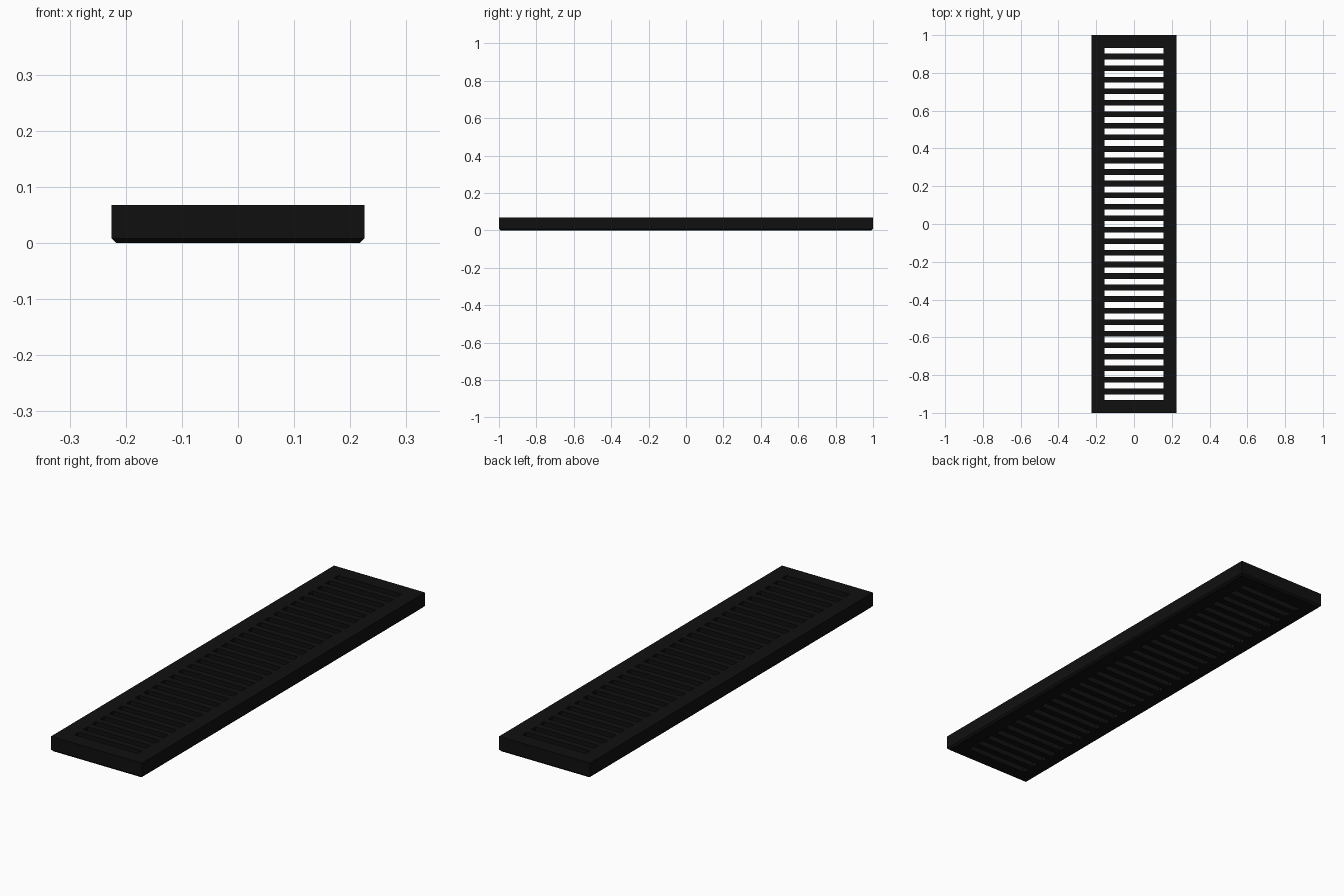
import bpy
import bmesh

cube = bpy.data.objects.get("Cube")
if cube:
    bpy.data.objects.remove(cube, do_unlink=True)

HALF_W, HALF_L, HEIGHT = 0.225, 1.0, 0.068
CHAMFER = 0.008
SLOT_HALF_W, SLOT_LEN, SLOTS = 0.157, 0.031, 31
FIRST_SLOT = 0.917
pitch = 2 * FIRST_SLOT / (SLOTS - 1)

# Matte black finish
black = bpy.data.materials.new("matte_black")
black.use_nodes = True
colour = (0.005, 0.005, 0.005, 1)
black.diffuse_color = colour
black.node_tree.nodes["Principled BSDF"].inputs["Base Color"].default_value = colour

# Grid lines: side rails in x, alternating slats and slots in y
xs = [-HALF_W, -SLOT_HALF_W, SLOT_HALF_W, HALF_W]
ys = [-HALF_L]
for i in range(SLOTS):
    centre = -FIRST_SLOT + i * pitch
    ys += [centre - SLOT_LEN / 2, centre + SLOT_LEN / 2]
ys.append(HALF_L)

# Top sheet with the slots left open
bm = bmesh.new()
grid = [[bm.verts.new((x, y, HEIGHT)) for x in xs] for y in ys]
for row in range(len(ys) - 1):
    for col in range(len(xs) - 1):
        is_slot = col == 1 and row % 2 == 1
        if not is_slot:
            bm.faces.new((grid[row][col], grid[row][col + 1],
                          grid[row + 1][col + 1], grid[row + 1][col]))


def extrude_to(faces, z):
    """Extrude a face region down to height z and return its new end."""
    geom = bmesh.ops.extrude_face_region(bm, geom=faces)["geom"]
    for item in geom:
        if isinstance(item, bmesh.types.BMVert):
            item.co.z = z
    return [item for item in geom if isinstance(item, bmesh.types.BMFace)]


# Straight body, then a chamfered lower rim
body_end = extrude_to(bm.faces[:], CHAMFER)
base = extrude_to(body_end, 0)
for v in {v for f in base for v in f.verts}:
    v.co.x = max(CHAMFER - HALF_W, min(HALF_W - CHAMFER, v.co.x))
    v.co.y = max(CHAMFER - HALF_L, min(HALF_L - CHAMFER, v.co.y))
bmesh.ops.recalc_face_normals(bm, faces=bm.faces[:])

mesh = bpy.data.meshes.new("vent_grille")
bm.to_mesh(mesh)
bm.free()
mesh.materials.append(black)
grille = bpy.data.objects.new("vent_grille", mesh)
bpy.context.collection.objects.link(grille)
